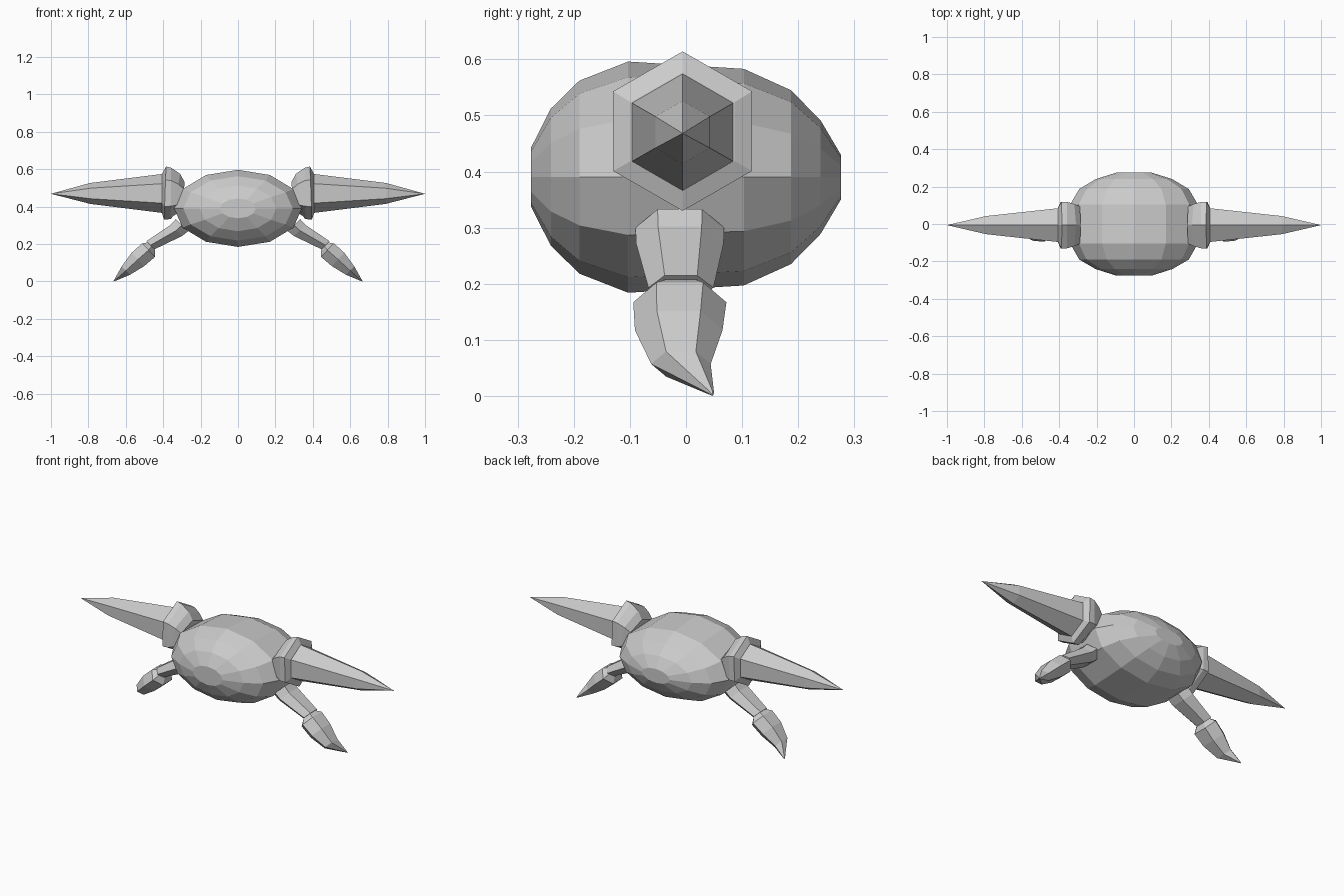
import bpy, bmesh, math
from mathutils import Vector

if "Cube" in bpy.data.objects:
    bpy.data.objects.remove(bpy.data.objects["Cube"])

grey = bpy.data.materials.new("plain_grey")
grey.diffuse_color = (0.6, 0.6, 0.6, 1)
grey.use_nodes = True
grey.node_tree.nodes["Principled BSDF"].inputs["Base Color"].default_value = grey.diffuse_color


def ring(center, u, v, sides, phase=0.0):
    """Points of an ellipse with half axes u and v."""
    c, u, v = Vector(center), Vector(u), Vector(v)
    angles = [math.radians(phase) + 2 * math.pi * i / sides for i in range(sides)]
    return [c + u * math.cos(a) + v * math.sin(a) for a in angles]


def loft(name, rings, tip=None, side=1):
    """Skin a list of rings, closing the ends with a cap or a point."""
    bm = bmesh.new()
    rows = [[bm.verts.new((p.x * side, p.y, p.z)) for p in r] for r in rings]
    n = len(rows[0])
    for a, b in zip(rows, rows[1:]):
        for i in range(n):
            j = (i + 1) % n
            bm.faces.new((a[i], a[j], b[j], b[i]))
    bm.faces.new(rows[0])
    if tip:
        t = bm.verts.new((tip[0] * side, tip[1], tip[2]))
        for i in range(n):
            bm.faces.new((rows[-1][i], rows[-1][(i + 1) % n], t))
    else:
        bm.faces.new(rows[-1])
    bmesh.ops.recalc_face_normals(bm, faces=bm.faces)
    mesh = bpy.data.meshes.new(name)
    bm.to_mesh(mesh)
    bm.free()
    mesh.materials.append(grey)
    obj = bpy.data.objects.new(name, mesh)
    bpy.context.collection.objects.link(obj)
    return obj


# Body: twelve-sided rings along y (y, half width, half height)
body_rings = [(-.276, .095, .053), (-.241, .205, .122), (-.19, .293, .172),
              (-.103, .342, .206), (.103, .342, .193), (.187, .293, .155),
              (.24, .205, .101), (.276, .09, .04)]
loft("body", [ring((0, y, .39), (w, 0, 0), (0, 0, h), 12)
              for y, w, h in body_rings])

# Collar: top (x, z), bottom (x, z) and y radius of each hexagon
collar_rings = [(.285, .53, .30, .38, .115), (.31, .575, .345, .35, .13),
                (.357, .607, .36, .333, .143), (.385, .614, .395, .33, .143),
                (.405, .576, .407, .366, .107)]

# Legs: centre (x, y, z), half thickness and y radius of each hexagon
upper_leg_rings = [(.30, -.011, .30, .05, .079), (.33, -.011, .272, .046, .078),
                   (.468, -.009, .193, .033, .058)]
lower_leg_rings = [(.462, -.009, .188, .03, .052), (.478, -.011, .167, .054, .083),
                   (.535, -.013, .117, .053, .078), (.60, -.009, .057, .034, .053),
                   (.658, .044, .006, .005, .006)]


def leg(name, data, tip, side):
    loft(name, [ring((x, y, z), (.75 * t, 0, .76 * t), (0, w, 0), 6, 30)
                for x, y, z, t, w in data], tip, side)


for side, label in ((-1, "left"), (1, "right")):
    loft(label + "_collar",
         [ring(((xt + xb) / 2, -.006, (zt + zb) / 2),
               ((xt - xb) / 2, 0, (zt - zb) / 2), (0, w, 0), 6)
          for xt, zt, xb, zb, w in collar_rings], None, side)
    # Long spike pointing outwards
    loft(label + "_spike",
         [ring((x, -.006, .47), (0, 0, r), (0, r, 0), 6)
          for x, r in ((.39, .106), (.79, .056))], (1, -.006, .468), side)
    leg(label + "_upper_leg", upper_leg_rings, None, side)
    leg(label + "_lower_leg", lower_leg_rings, (.666, .048, 0), side)
